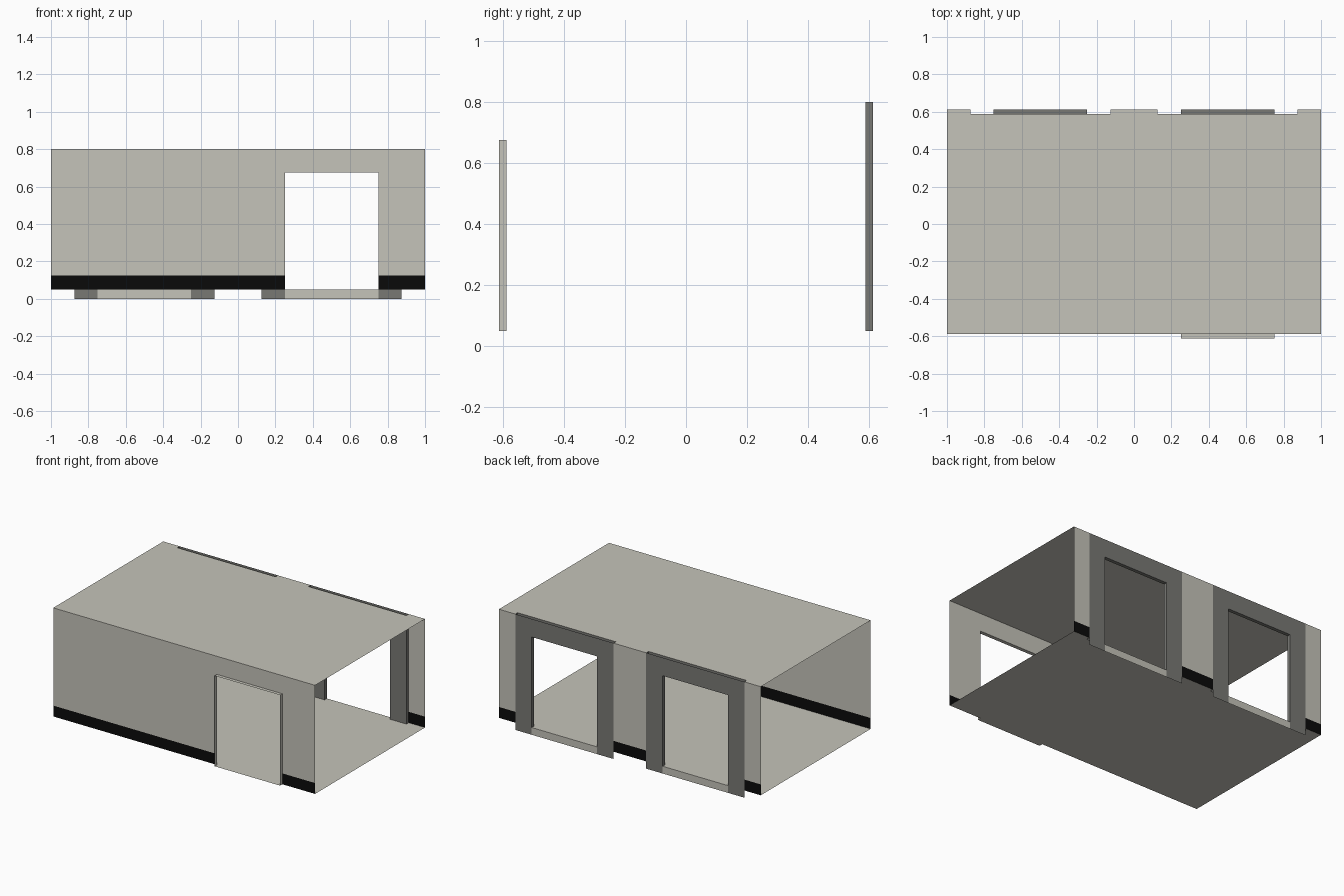
import bpy
import bmesh
from mathutils import Vector

cube = bpy.data.objects.get("Cube")
if cube:
    bpy.data.objects.remove(cube, do_unlink=True)


def make_material(name, color):
    mat = bpy.data.materials.new(name)
    mat.use_nodes = True
    mat.diffuse_color = (*color, 1)
    bsdf = mat.node_tree.nodes["Principled BSDF"]
    bsdf.inputs["Base Color"].default_value = (*color, 1)
    bsdf.inputs["Roughness"].default_value = 0.8
    return mat


MATERIALS = [
    make_material("warm_grey_panel", (0.56, 0.55, 0.49)),
    make_material("dark_grey_frame", (0.19, 0.19, 0.175)),
    make_material("black_skirting", (0.003, 0.003, 0.003)),
]
PANEL, FRAME, SKIRT = range(3)

# Main dimensions
FLOOR, BAND, HEAD, ROOF = 0.05, 0.125, 0.675, 0.8
IN, OUT = 0.5875, 0.6125          # inner and outer depth of the side walls
DOOR, SURROUND = 0.25, 0.375      # half widths


def add_sheets(name, sheets):
    """Each sheet: (axis, position, facing, u cuts, v cuts, rule).
    The rule gives a material for a cell centre, or None for a hole."""
    bm = bmesh.new()
    for axis, pos, facing, us, vs, rule in sheets:
        def point(u, v):
            p = [u, v]
            p.insert(axis, pos)
            return Vector(p)
        for u0, u1 in zip(us, us[1:]):
            for v0, v1 in zip(vs, vs[1:]):
                mat = rule((u0 + u1) / 2, (v0 + v1) / 2) if callable(rule) else rule
                if mat is None:
                    continue
                corners = [(u0, v0), (u1, v0), (u1, v1), (u0, v1)]
                face = bm.faces.new([bm.verts.new(point(*c)) for c in corners])
                face.normal_update()
                if face.normal[axis] * facing < 0:
                    face.normal_flip()
                face.material_index = mat
    bmesh.ops.remove_doubles(bm, verts=bm.verts, dist=0.0001)
    mesh = bpy.data.meshes.new(name)
    bm.to_mesh(mesh)
    bm.free()
    for mat in MATERIALS:
        mesh.materials.append(mat)
    obj = bpy.data.objects.new(name, mesh)
    bpy.context.collection.objects.link(obj)
    return obj


def in_bay(x):
    return abs(abs(x) - 0.5) < SURROUND


def wall_color(z):
    return SKIRT if z < BAND else PANEL


# Floor and roof, notched at the back where the door surrounds sit
bay_cuts = [-1, -0.875, -0.125, 0.125, 0.875, 1]


def deck_rule(x, y):
    return None if y > IN and in_bay(x) else PANEL


for name, z, facing in (("floor", FLOOR, -1), ("roof", ROOF, 1)):
    add_sheets(name, [(2, z, facing, bay_cuts, [-IN, IN, OUT], deck_rule)])


# Front wall with a single doorway
def front_rule(x, z):
    return None if abs(x - 0.5) < DOOR and z < HEAD else wall_color(z)


wall_z = [FLOOR, BAND, HEAD, ROOF]
add_sheets("front_wall", [(1, -IN, -1, [-1, 0.25, 0.75, 1], wall_z, front_rule)])

# Back wall panels between the door surrounds
add_sheets("back_wall", [(1, OUT, 1, bay_cuts, wall_z,
                          lambda x, z: None if in_bay(x) else wall_color(z))])


# Lining of a doorway: two jambs, a head and a sill
def lining(x, y0, y1, color):
    sheets = [(0, x + s * DOOR, -s, [y0, y1], [FLOOR, HEAD], color) for s in (-1, 1)]
    span = [x - DOOR, x + DOOR]
    sheets.append((2, HEAD, -1, span, [y0, y1], color))
    sheets.append((2, FLOOR, 1, span, [y0, y1], PANEL))
    return sheets


add_sheets("front_door_lining", lining(0.5, -OUT, -IN, PANEL))

# Back door surrounds: outer and inner faces, edges, lining and threshold
for side, x in (("left", 0.5), ("right", -0.5)):
    def opening(u, v, x=x):
        return None if abs(u - x) < DOOR and v < HEAD else FRAME
    cuts = [x - SURROUND, x - DOOR, x + DOOR, x + SURROUND]
    surround = lining(x, IN, OUT, FRAME)
    surround.append((1, OUT, 1, cuts, [0, FLOOR, HEAD, ROOF], opening))
    surround.append((1, IN, -1, cuts, [FLOOR, HEAD, ROOF], opening))
    for s in (-1, 1):
        surround.append((0, x + s * SURROUND, s, [IN, OUT], [FLOOR, ROOF], FRAME))
    add_sheets(side + "_back_door_surround", surround)
    add_sheets(side + "_back_threshold",
               [(1, OUT, 1, [x - DOOR, x, x + DOOR], [0, FLOOR], PANEL)])
